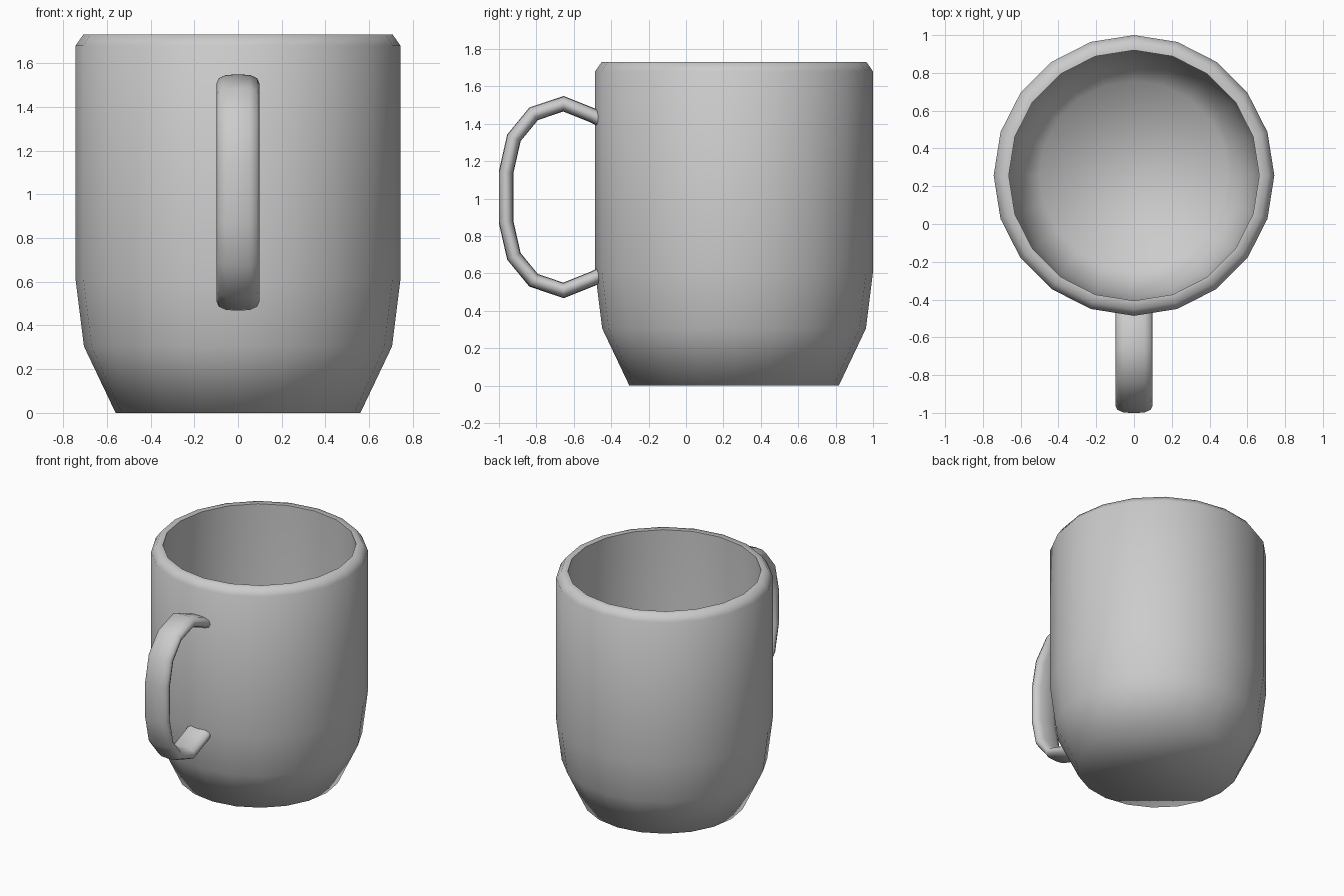
import bpy, bmesh, math
from mathutils import Vector

if "Cube" in bpy.data.objects:
    bpy.data.objects.remove(bpy.data.objects["Cube"])

BODY_Y = 0.257
SIDES = 20


def make_object(name, rings, smooth_angle):
    """Skin a list of closed rings and cap both ends."""
    bm = bmesh.new()
    loops = [[bm.verts.new(p) for p in ring] for ring in rings]
    n = len(rings[0])
    for a, b in zip(loops, loops[1:]):
        for i in range(n):
            j = (i + 1) % n
            bm.faces.new((a[i], a[j], b[j], b[i]))
    bm.faces.new(loops[0])
    bm.faces.new(loops[-1])
    bmesh.ops.recalc_face_normals(bm, faces=bm.faces)
    mesh = bpy.data.meshes.new(name)
    bm.to_mesh(mesh)
    bm.free()
    obj = bpy.data.objects.new(name, mesh)
    bpy.context.collection.objects.link(obj)
    bpy.ops.object.select_all(action='DESELECT')
    obj.select_set(True)
    bpy.context.view_layer.objects.active = obj
    bpy.ops.object.shade_smooth_by_angle(angle=math.radians(smooth_angle))
    return obj


# Cup: (radius, z) profile up the outside, over the lip and down the inside
profile = [(0.56, 0.0), (0.705, 0.305), (0.743, 0.61), (0.743, 1.68),
           (0.708, 1.73), (0.663, 1.73),
           (0.663, 0.62), (0.63, 0.34), (0.50, 0.08)]
cup_rings = [[(r * math.cos(2 * math.pi * i / SIDES),
               BODY_Y + r * math.sin(2 * math.pi * i / SIDES), z)
              for i in range(SIDES)] for r, z in profile]
make_object("cup", cup_rings, 70)

# Handle: flattened oval section swept along a (y, z) path, ends set in the wall
upper = [(-0.44, 1.415), (-0.50, 1.445), (-0.655, 1.507), (-0.815, 1.453),
         (-0.92, 1.325), (-0.962, 1.14)]
MID_Z = 1.008
path = [Vector(p) for p in upper]
path += [Vector((y, 2 * MID_Z - z)) for y, z in reversed(upper)]

quarter = [(0.098, 0.0), (0.088, 0.022), (0.055, 0.036), (0.0, 0.039)]
half = quarter + [(-x, t) for x, t in reversed(quarter[:-1])]
section = half + [(x, -t) for x, t in reversed(half[1:-1])]

handle_rings = []
for i, p in enumerate(path):
    d_in = (p - path[max(i - 1, 0)]).normalized() if i else (path[1] - p).normalized()
    d_out = (path[i + 1] - p).normalized() if i < len(path) - 1 else d_in
    tangent = (d_in + d_out).normalized()
    normal = Vector((-tangent.y, tangent.x)) / tangent.dot(d_in)
    handle_rings.append([(x, p.x + normal.x * t, p.y + normal.y * t)
                         for x, t in section])
make_object("handle", handle_rings, 60)
